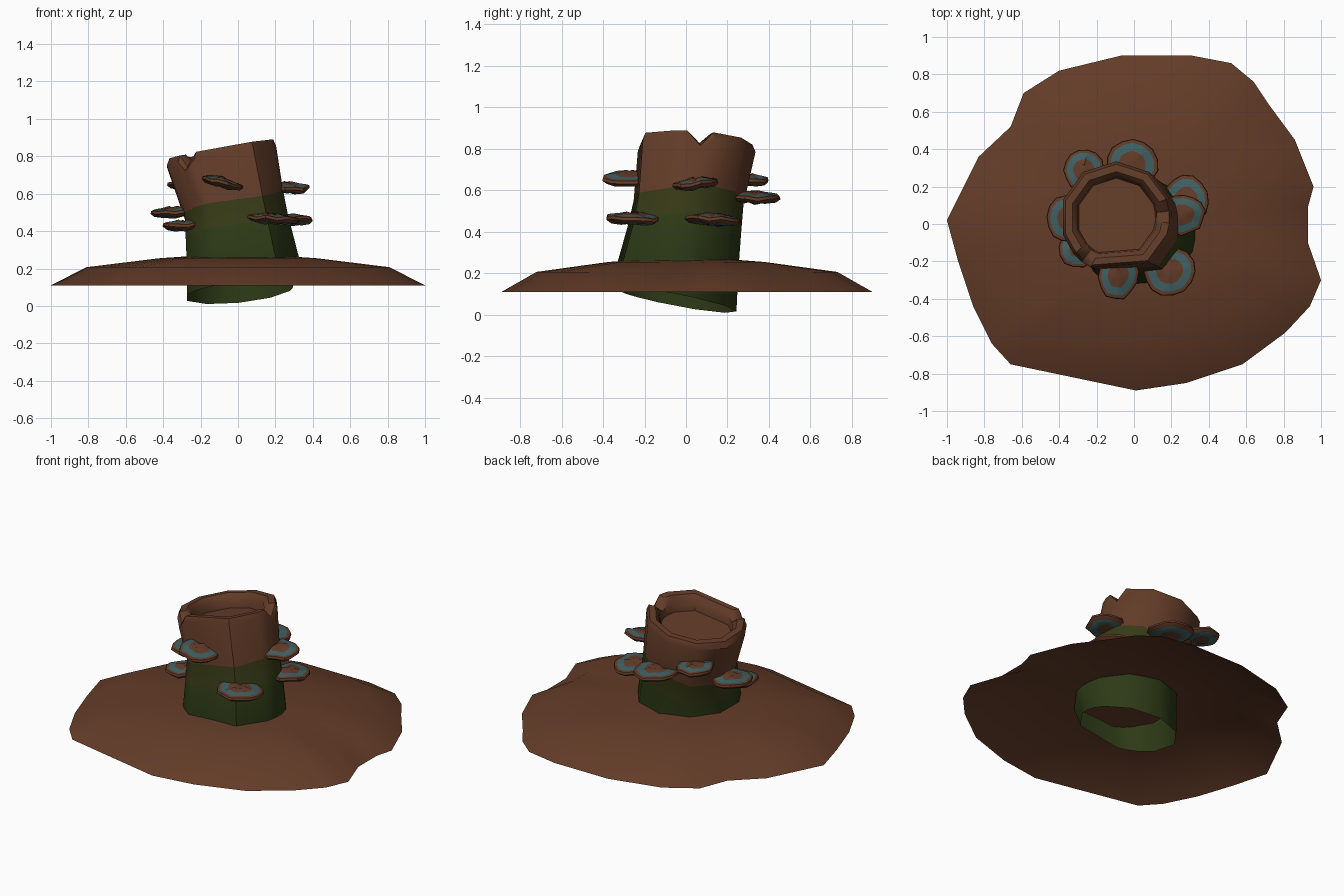
import bpy, bmesh, math, random
from math import sin, cos, radians

if "Cube" in bpy.data.objects:
    bpy.data.objects.remove(bpy.data.objects["Cube"])

random.seed(4)


def mat(name, rgb):
    m = bpy.data.materials.new(name)
    m.diffuse_color = (*rgb, 1)
    m.use_nodes = True
    m.node_tree.nodes["Principled BSDF"].inputs["Base Color"].default_value = m.diffuse_color
    return m


BARK = mat("bark_brown", (0.125, 0.045, 0.021))
OLIVE = mat("olive_moss", (0.037, 0.041, 0.008))
MOSS = mat("dark_moss", (0.026, 0.042, 0.008))
TEAL = mat("mushroom_teal", (0.05, 0.12, 0.13))


def finish(name, bm, mats, angle):
    me = bpy.data.meshes.new(name)
    bm.to_mesh(me)
    bm.free()
    ob = bpy.data.objects.new(name, me)
    bpy.context.collection.objects.link(ob)
    for m in mats:
        me.materials.append(m)
    bpy.ops.object.select_all(action='DESELECT')
    ob.select_set(True)
    bpy.context.view_layer.objects.active = ob
    bpy.ops.object.shade_smooth_by_angle(angle=radians(angle))
    return ob


def ring(bm, pts):
    return [bm.verts.new(p) for p in pts]


def bridge(bm, lo, hi, mi=0):
    """Quads between two loops; outward when lo is below hi and both run counter-clockwise."""
    n = len(lo)
    for i in range(n):
        j = (i + 1) % n
        bm.faces.new((lo[i], lo[j], hi[j], hi[i])).material_index = mi


# Brim: irregular outline lofted into a shallow open dome
outline = [(1.0, -.30), (.93, -.10), (.93, .09), (.96, .20), (.86, .45), (.72, .64),
           (.64, .76), (.52, .86), (.31, .90), (-.07, .90), (-.40, .82), (-.59, .70),
           (-.66, .52), (-.83, .36), (-1.0, .02), (-.94, -.20), (-.86, -.44),
           (-.76, -.64), (-.66, -.75), (.01, -.89), (.28, -.85), (.58, -.75),
           (.81, -.58), (.94, -.44)]
bm = bmesh.new()
prev = None
for f, z in ((1, .11), (.81, .207), (.42, .255), (.2, .27)):
    loop = ring(bm, [(x * f, y * f, z) for x, y in outline])
    if prev:
        bridge(bm, prev, loop)
    prev = loop
bm.faces.new(prev)
finish("brim", bm, [BARK], 40)

# Stump crown: leaning tube, centre and radius read along the height
axis = [(0, 0, -.045, .285), (.25, .02, -.055, .31), (.52, -.02, -.005, .28),
        (.83, -.095, .035, .30)]
angles = [-54, -18, -6, 7, 20, 54, 90, 126, 162, 198, 221, 232, 243]
notches = (7, 232)


def centre(z):
    z = min(max(z, 0), .83)
    for a, b in zip(axis, axis[1:]):
        if z <= b[0]:
            t = (z - a[0]) / (b[0] - a[0])
            return [a[k] + t * (b[k] - a[k]) for k in (1, 2, 3)]


def wall(a, z):
    cx, cy, r = centre(z)
    t = radians(a)
    return cx + r * cos(t), cy + r * sin(t), z


def bottom(a):
    x, y, _ = wall(a, .05)
    return x, y, max(0, .07 + .1 * x - .19 * (y + .04))


def moss_line(a):
    t = radians(a)
    return .55 + .075 * cos(t + .25) + .02 * sin(2 * t)


def rim(a, r, dz, dip):
    t = radians(a)
    x, y = -.095 + r * cos(t), .035 + r * sin(t)
    z = .835 + .185 * (x + .095) - .05 * (y - .035) + dz
    return x, y, z - (dip if a in notches else 0)


bm = bmesh.new()
loops = [
    (ring(bm, [bottom(a) for a in angles]), 0),
    (ring(bm, [wall(a, .25) for a in angles]), 2),
    (ring(bm, [wall(a, moss_line(a) - .13) for a in angles]), 2),
    (ring(bm, [wall(a, moss_line(a)) for a in angles]), 1),
    (ring(bm, [rim(a, .300, -.035, .055) for a in angles]), 0),
    (ring(bm, [rim(a, .285, 0, .07) for a in angles]), 0),
    (ring(bm, [rim(a, .245, 0, .05) for a in angles]), 0),
    (ring(bm, [rim(a, .218, -.03, .02) for a in angles]), 0),
    (ring(bm, [rim(a, .210, -.09, 0) for a in angles]), 0)]
for (lo, _), (hi, mi) in zip(loops, loops[1:]):
    bridge(bm, lo, hi, mi)
bm.faces.new(loops[-1][0])
finish("stump_crown", bm, [BARK, OLIVE, MOSS], 40)


# Shelf mushrooms: wavy flattened caps with a teal band on both sides
def shelf(name, cx, cy, z, ang, w, d, tilt=0.0):
    n = 14
    t = radians(ang)
    wave = [random.uniform(.94, 1.05) for _ in range(n)]
    lift = [random.uniform(-.007, .007) for _ in range(n)]
    bm = bmesh.new()

    def loop(s, h):
        pts = []
        for i in range(n):
            b = 2 * math.pi * i / n
            u, v = d * s * wave[i] * cos(b), w * s * wave[i] * sin(b)
            pts.append((cx + u * cos(t) - v * sin(t), cy + u * sin(t) + v * cos(t),
                        z + h + lift[i] + tilt * v))
        return ring(bm, pts)

    rows = [(loop(.45, -.026), 0), (loop(.84, -.02), 1), (loop(1, -.004), 0),
            (loop(.97, .01), 0), (loop(.84, .014), 0), (loop(.52, .02), 1),
            (loop(.25, .028), 0)]
    for (lo, _), (hi, mi) in zip(rows, rows[1:]):
        bridge(bm, lo, hi, mi)
    bm.faces.new(rows[0][0][::-1])
    bm.faces.new(rows[-1][0])
    finish(name, bm, [BARK, TEAL], 35)


shelves = [(-.01, .32, .565, 88, .145, .14, .05), (-.27, .29, .65, 130, .11, .11, .05),
           (-.35, .03, .50, 175, .13, .12, .0), (-.29, -.12, .43, 205, .11, .12, .0),
           (-.085, -.27, .66, 262, .11, .135, -.2), (.19, -.25, .463, 305, .14, .13, -.06),
           (.26, .05, .632, 10, .11, .12, .08), (.28, .13, .46, 20, .135, .12, -.05)]
for k, s in enumerate(shelves):
    shelf(f"shelf_mushroom_{k + 1}", *s)
